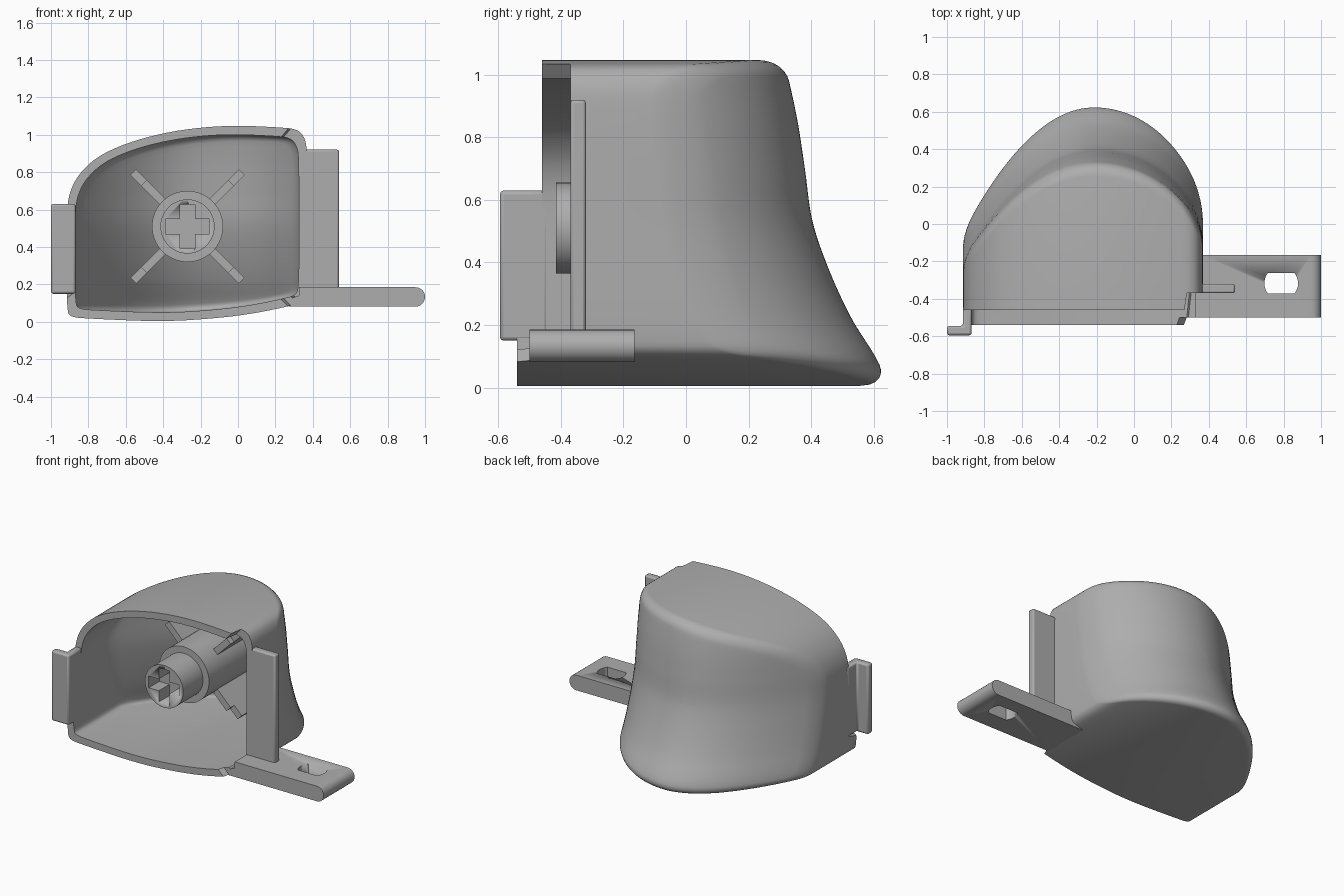
import bpy, bmesh, math
from mathutils import Vector

if "Cube" in bpy.data.objects:
    bpy.data.objects.remove(bpy.data.objects["Cube"])

grey = bpy.data.materials.new("plain grey")
grey.use_nodes = True
grey.diffuse_color = (0.42, 0.42, 0.42, 1)
grey.node_tree.nodes["Principled BSDF"].inputs["Base Color"].default_value = grey.diffuse_color

CX, CZ = -0.27, 0.52      # middle of the shell opening
BX, BZ = -0.27, 0.51      # axis of the boss


def finish(name, bm, smooth=True):
    bmesh.ops.recalc_face_normals(bm, faces=bm.faces)
    mesh = bpy.data.meshes.new(name)
    bm.to_mesh(mesh)
    bm.free()
    mesh.materials.append(grey)
    ob = bpy.data.objects.new(name, mesh)
    bpy.context.collection.objects.link(ob)
    bpy.ops.object.select_all(action="DESELECT")
    bpy.context.view_layer.objects.active = ob
    ob.select_set(True)
    if smooth:
        bpy.ops.object.shade_smooth_by_angle(angle=math.radians(32))
    return ob


def apply(ob, kind, **settings):
    mod = ob.modifiers.new(kind, kind)
    for key, value in settings.items():
        setattr(mod, key, value)
    bpy.context.view_layer.objects.active = ob
    bpy.ops.object.modifier_apply(modifier=mod.name)


def cut(ob, cutter):
    cutter.hide_render = True
    apply(ob, "BOOLEAN", operation="DIFFERENCE", object=cutter, solver="EXACT")
    bpy.data.objects.remove(cutter)


def prism(name, outline, axis, lo, hi, onto_back=False):
    """Extrude a 2D outline along y (outline in x, z) or z (outline in x, y)."""
    def place(a, b, h):
        return (a, h, b) if axis == "y" else (a, b, h)
    bm = bmesh.new()
    near = [bm.verts.new(place(a, b, lo)) for a, b in outline]
    far = [bm.verts.new(place(a, b, back(a, b) - 0.03 if onto_back else hi))
           for a, b in outline]
    bm.faces.new(near)
    bm.faces.new(far)
    n = len(outline)
    for i in range(n):
        j = (i + 1) % n
        bm.faces.new((near[i], near[j], far[j], far[i]))
    return finish(name, bm)


def rect(x0, x1, b0, b1):
    return [(x0, b0), (x1, b0), (x1, b1), (x0, b1)]


def arc(cx, cy, r, a0, a1, n):
    return [(cx + r * math.cos(math.radians(a0 + (a1 - a0) * i / n)),
             cy + r * math.sin(math.radians(a0 + (a1 - a0) * i / n))) for i in range(n + 1)]


# Curved back: apex depth by height, falling away to both sides
APEX = [(-0.1, 0.67), (0.07, 0.62), (0.22, 0.53), (0.37, 0.46), (0.53, 0.405),
        (0.7, 0.38), (0.85, 0.357), (1.0, 0.325), (1.1, 0.3)]


def apex(z):
    for i in range(len(APEX) - 1):
        (z0, y0), (z1, y1) = APEX[i], APEX[i + 1]
        if z <= z1 or i == len(APEX) - 2:
            before, after = APEX[max(i - 1, 0)], APEX[min(i + 2, len(APEX) - 1)]
            h = z1 - z0
            m0 = (y1 - before[1]) / (z1 - before[0]) * h
            m1 = (after[1] - y0) / (after[0] - z0) * h
            t = (z - z0) / h
            return (y0 * (2*t**3 - 3*t**2 + 1) + m0 * (t**3 - 2*t**2 + t)
                    + y1 * (3*t**2 - 2*t**3) + m1 * (t**3 - t**2))


def back(x, z):
    dx, top = x + 0.2, apex(z)
    if dx < 0:
        drop = 1.3 * dx * dx
    else:
        drop = 0.7 * (1 - math.sqrt(max(0, 1 - (dx / 0.6) ** 2)))
    return top - drop * (0.83 + 0.6 * max(0, top - 0.33))


# Shell outline: corner-cut control points, then even subdivision
outline = [(-0.915, 0.06), (-0.895, 0.025), (-0.8, 0.017), (-0.4, 0.0), (-0.1, 0.02),
           (0.1, 0.047), (0.28, 0.085), (0.35, 0.105), (0.37, 0.15), (0.37, 0.5),
           (0.37, 0.9), (0.36, 0.98), (0.32, 1.03), (0.22, 1.04), (0.0, 1.05),
           (-0.2, 1.04), (-0.4, 1.01), (-0.6, 0.955), (-0.76, 0.88), (-0.86, 0.78),
           (-0.905, 0.68), (-0.915, 0.58), (-0.915, 0.3)]
loop = [Vector(p) for p in outline]
for step in range(2):
    loop = [p.lerp(q, t) for p, q in zip(loop, loop[1:] + loop[:1]) for t in (0.25, 0.75)]
even = []
for p, q in zip(loop, loop[1:] + loop[:1]):
    parts = max(1, math.ceil((q - p).length / 0.025))
    even += [p.lerp(q, k / parts) for k in range(parts)]
loop = even


def rim(p):
    if p.x > 0.28:
        return -0.5 if p.y < 0.1 else -0.37
    return -0.54 if p.y < 0.14 else -0.46


def skin(bm, points, radius, inward):
    """Wall, rounded back edge and curved back; returns the rim ring."""
    mid = Vector((CX, CZ))
    rings = [[bm.verts.new((p.x, rim(o), p.y)) for p, o in zip(points, loop)]]
    steps = [(radius * (1 - math.cos(a * math.pi / 12)), 0) for a in range(7)]
    steps += [(radius, k / 16) for k in range(1, 16)]
    for inset, toward in steps:
        ring = []
        for p in points:
            q = p + (mid - p).normalized() * inset
            q = q.lerp(mid, toward)
            lost = radius - math.sqrt(max(0, radius**2 - (radius - inset)**2))
            ring.append(bm.verts.new((q.x, back(q.x, q.y) - inward - lost, q.y)))
        rings.append(ring)
    n = len(points)
    for a, b in zip(rings, rings[1:]):
        for i in range(n):
            j = (i + 1) % n
            bm.faces.new((a[i], a[j], b[j], b[i]))
    tip = bm.verts.new((CX, back(CX, CZ) - inward, CZ))
    for i in range(n):
        bm.faces.new((rings[-1][i], rings[-1][(i + 1) % n], tip))
    return rings[0]


bm = bmesh.new()
inner = [Vector((CX + (p.x - CX) * 0.93, CZ + (p.y - CZ) * 0.91)) for p in loop]
outside = skin(bm, loop, 0.06, 0)
inside = skin(bm, inner, 0.04, 0.06)
for i in range(len(loop)):
    j = (i + 1) % len(loop)
    bm.faces.new((outside[i], outside[j], inside[j], inside[i]))
finish("shell", bm)

# Stepped boss with a cross-shaped socket
prism("boss_base", arc(BX, BZ, 0.19, 0, 354, 59), "y", -0.2, 0, onto_back=True)
pin = prism("boss_pin", arc(BX, BZ, 0.145, 0, 354, 59), "y", -0.415, -0.15)
w, l = 0.04, 0.117
cross = [(-w, -l), (w, -l), (w, -w), (l, -w), (l, w), (w, w),
         (w, l), (-w, l), (-w, w), (-l, w), (-l, -w), (-w, -w)]
cut(pin, prism("socket_cutter", [(BX + a, BZ + b) for a, b in cross], "y", -0.5, -0.3))

# Diagonal ribs, each with a lower outer step
for k in range(4):
    angle = math.radians(45 + 90 * k)
    c, s = math.cos(angle), math.sin(angle)
    for part, r0, r1, front in (("inner", 0.15, 0.33, -0.05), ("outer", 0.32, 0.41, -0.01)):
        base = rect(r0, r1, -0.022, 0.022)
        prism(f"rib_{part}_{k + 1}", [(BX + r * c - t * s, BZ + r * s + t * c) for r, t in base],
              "y", front, 0, onto_back=True)

# Right hook: web and outward lip as one angled section
hook = prism("side_hook", [(-1, -0.595), (-0.868, -0.595), (-0.868, -0.44), (-0.915, -0.44),
                           (-0.915, -0.545), (-1, -0.545)], "z", 0.15, 0.63)
apply(hook, "BEVEL", width=0.012, segments=2)

# Left upright flange
flange = prism("side_flange", rect(0.33, 0.54, 0.14, 0.92), "y", -0.37, -0.32)
apply(flange, "BEVEL", width=0.01, segments=2)

# Mounting tab with rounded end and slot
tab = prism("mounting_tab", [(0.27, 0.082)] + arc(0.948, 0.133, 0.052, -90, 90, 14)
            + [(0.36, 0.185), (0.325, 0.185), (0.325, 0.14), (0.27, 0.12)], "y", -0.5, -0.165)
slot_x, slot_y = 0.787, -0.317
slot = arc(slot_x, slot_y, 0.09, -38, 38, 8) + arc(slot_x, slot_y, 0.09, 142, 218, 8)
cut(tab, prism("slot_cutter", slot, "z", 0, 0.3))
